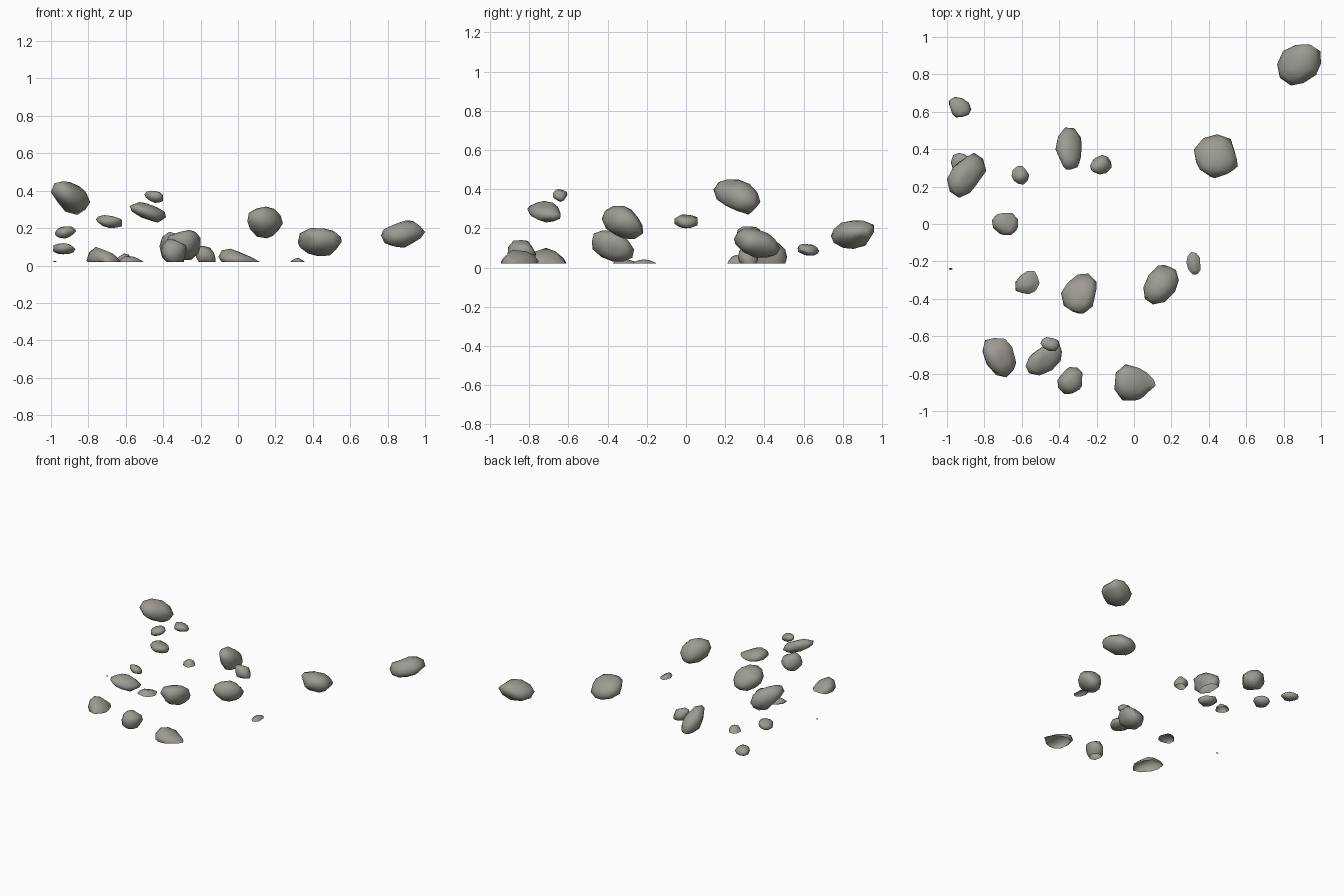
import bpy
import bmesh
import math
import random
from mathutils import Matrix, Vector

cube = bpy.data.objects.get("Cube")
if cube:
    bpy.data.objects.remove(cube, do_unlink=True)

# Single stone colour
STONE = (0.335, 0.325, 0.29, 1)
stone = bpy.data.materials.new("warm_grey_stone")
stone.use_nodes = True
stone.diffuse_color = STONE
bsdf = stone.node_tree.nodes["Principled BSDF"]
bsdf.inputs["Base Color"].default_value = STONE
bsdf.inputs["Roughness"].default_value = 0.9

GROUND = 0.02


def leaning_basis(xy, xz, yz):
    """Lower-triangular basis that leans a unit ball by axis correlations."""
    c = math.sqrt(1 - xy * xy)
    f = (yz - xy * xz) / c
    g = math.sqrt(max(0.05, 1 - xz * xz - f * f))
    return Matrix(((1, 0, 0), (xy, c, 0), (xz, f, g)))


def rock(name, x, y, z, lean=(0, 0, 0), cut=None, peak=1, taper=0, seed=1):
    """Rough stone filling the box x, y, z; cut slices off its buried part,
    peak sharpens its top and taper narrows its +x end."""
    rng = random.Random(seed)
    bm = bmesh.new()
    bmesh.ops.create_icosphere(bm, subdivisions=2, radius=1)
    spin = Matrix.Rotation(rng.uniform(0, math.tau), 3, "Z")
    basis = leaning_basis(*lean)
    # A few flattened sides make the stone angular
    dents = [(Vector([rng.gauss(0, 1) for _ in "xyz"]).normalized(),
              rng.uniform(0.75, 0.9)) for _ in range(9)]
    for v in bm.verts:
        p = spin @ v.co
        for normal, depth in dents:
            p -= normal * max(0, p.dot(normal) - depth)
        v.co = basis @ (p * rng.uniform(0.97, 1.03))
        v.co.y *= 1 - taper * v.co.x
    if cut is not None:
        geom = bm.verts[:] + bm.edges[:] + bm.faces[:]
        bmesh.ops.bisect_plane(bm, geom=geom, plane_co=(0, 0, cut),
                               plane_no=(0, 0, 1), clear_inner=True)
    # Fit to the wanted box
    for axis, (low, high), power in zip(range(3), (x, y, z), (1, 1, peak)):
        values = [v.co[axis] for v in bm.verts]
        start, span = min(values), max(values) - min(values)
        for v in bm.verts:
            share = max(0, (v.co[axis] - start) / span)
            v.co[axis] = low + share ** power * (high - low)
    mesh = bpy.data.meshes.new(name)
    bm.to_mesh(mesh)
    bm.free()
    mesh.materials.append(stone)
    obj = bpy.data.objects.new(name, mesh)
    bpy.context.collection.objects.link(obj)
    bpy.ops.object.select_all(action="DESELECT")
    obj.select_set(True)
    bpy.context.view_layer.objects.active = obj
    bpy.ops.object.shade_smooth_by_angle(angle=math.radians(85))


def buried(name, x, y, top, cut=0, **options):
    """Stone sliced open at ground level."""
    rock(name, x, y, (GROUND, top), cut=cut, **options)


# Loose stones above the ground
rock("far_corner_rock", x=(.765, 1), y=(.74, .96), z=(.095, .24), lean=(.1, .15, .1), seed=1)
rock("back_left_pebble", x=(-.99, -.87), y=(.57, .68), z=(.06, .12), lean=(-.2, -.1, -.2), seed=2)
rock("high_leaning_rock", x=(-1, -.79), y=(.14, .38), z=(.27, .45), lean=(.25, -.3, -.3), seed=3)
rock("sheltered_pebble", x=(-.98, -.865), y=(.26, .38), z=(.145, .21), lean=(0, .2, 0), seed=4)
rock("middle_pebble", x=(-.76, -.62), y=(-.06, .06), z=(.2, .27), lean=(-.1, -.25, 0), seed=5)
rock("large_back_rock", x=(.32, .555), y=(.245, .48), z=(.05, .2), lean=(0, -.1, -.35), seed=6)
rock("raised_front_rock", x=(.05, .24), y=(-.43, -.22), z=(.145, .315), lean=(.35, -.1, -.2), seed=7)
rock("large_front_rock", x=(-.39, -.2), y=(-.48, -.265), z=(.03, .19), lean=(.12, 0, -.25), seed=8)
rock("tilted_front_slab", x=(-.58, -.385), y=(-.81, -.64), z=(.23, .34), lean=(.4, -.55, -.25), seed=9)
rock("top_pebble", x=(-.5, -.4), y=(-.68, -.605), z=(.335, .4), lean=(-.2, -.3, 0), seed=10)

# Stones set in the ground
buried("ridge_rock", x=(-.42, -.28), y=(.29, .515), top=.18, cut=-.65, lean=(-.05, -.2, -.35), seed=11)
buried("round_back_pebble", x=(-.235, -.12), y=(.265, .37), top=.105, cut=-.6, lean=(.2, -.3, 0), seed=12)
buried("small_back_pebble", x=(-.655, -.56), y=(.21, .31), top=.065, peak=1.6, seed=13)
buried("low_middle_stone", x=(-.635, -.505), y=(-.375, -.25), top=.05, peak=1.8, lean=(.2, -.2, 0), seed=14)
buried("low_right_stone", x=(.28, .355), y=(-.27, -.15), top=.042, peak=1.8, lean=(-.2, 0, 0), seed=15)
buried("wide_front_stone", x=(-.81, -.63), y=(-.82, -.61), top=.1, peak=1.5, lean=(-.3, -.15, 0), seed=16)
buried("round_front_rock", x=(-.41, -.275), y=(-.91, -.765), top=.14, cut=-.7, lean=(.1, 0, 0), seed=17)
buried("sloping_front_stone", x=(-.105, .115), y=(-.945, -.75), top=.09, peak=1.5, taper=.45,
       lean=(0, -.5, 0), seed=18)
buried("stone_chip", x=(-.99, -.97), y=(-.245, -.235), top=.024, seed=19)
